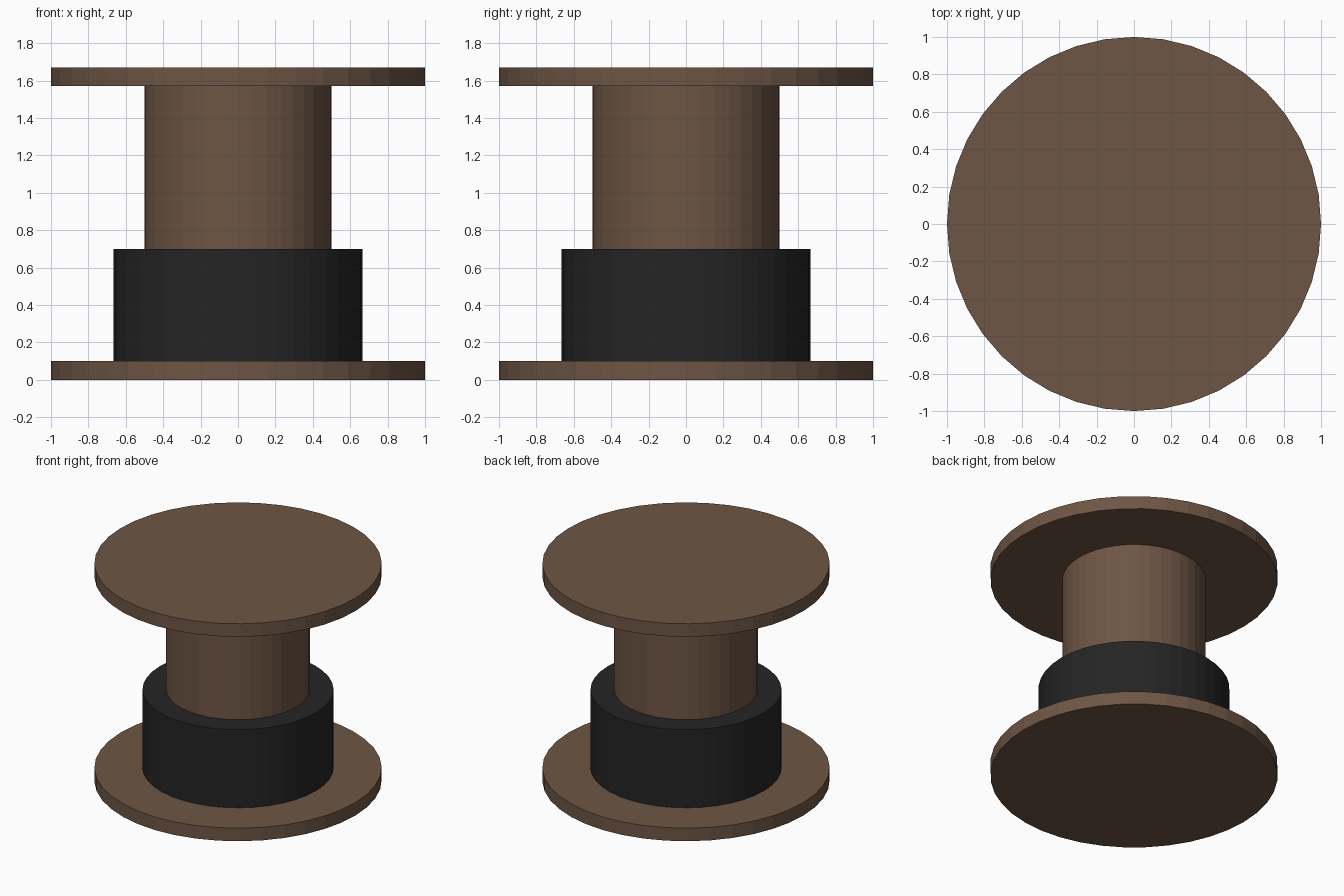
import bpy

if "Cube" in bpy.data.objects:
    bpy.data.objects.remove(bpy.data.objects["Cube"])

SIDES = 40


def material(name, rgb):
    mat = bpy.data.materials.new(name)
    mat.diffuse_color = (*rgb, 1.0)
    mat.use_nodes = True
    mat.node_tree.nodes["Principled BSDF"].inputs["Base Color"].default_value = mat.diffuse_color
    return mat


def disc(name, radius, z0, z1, mat):
    """Flat-shaded upright cylinder between two heights."""
    bpy.ops.mesh.primitive_cylinder_add(
        vertices=SIDES, radius=radius, depth=z1 - z0,
        location=(0, 0, (z0 + z1) / 2))
    obj = bpy.context.object
    obj.name = name
    obj.data.materials.append(mat)
    return obj


wood = material("brown_wood", (0.155, 0.092, 0.058))
rubber = material("black_cable", (0.018, 0.018, 0.019))

# Two end flanges and the core between them
disc("bottom_flange", 1.0, 0.0, 0.10, wood)
disc("top_flange", 1.0, 1.57, 1.67, wood)
disc("spool_core", 0.5, 0.10, 1.57, wood)

# Wound cable around the lower part of the core
disc("cable_winding", 0.665, 0.10, 0.70, rubber)
